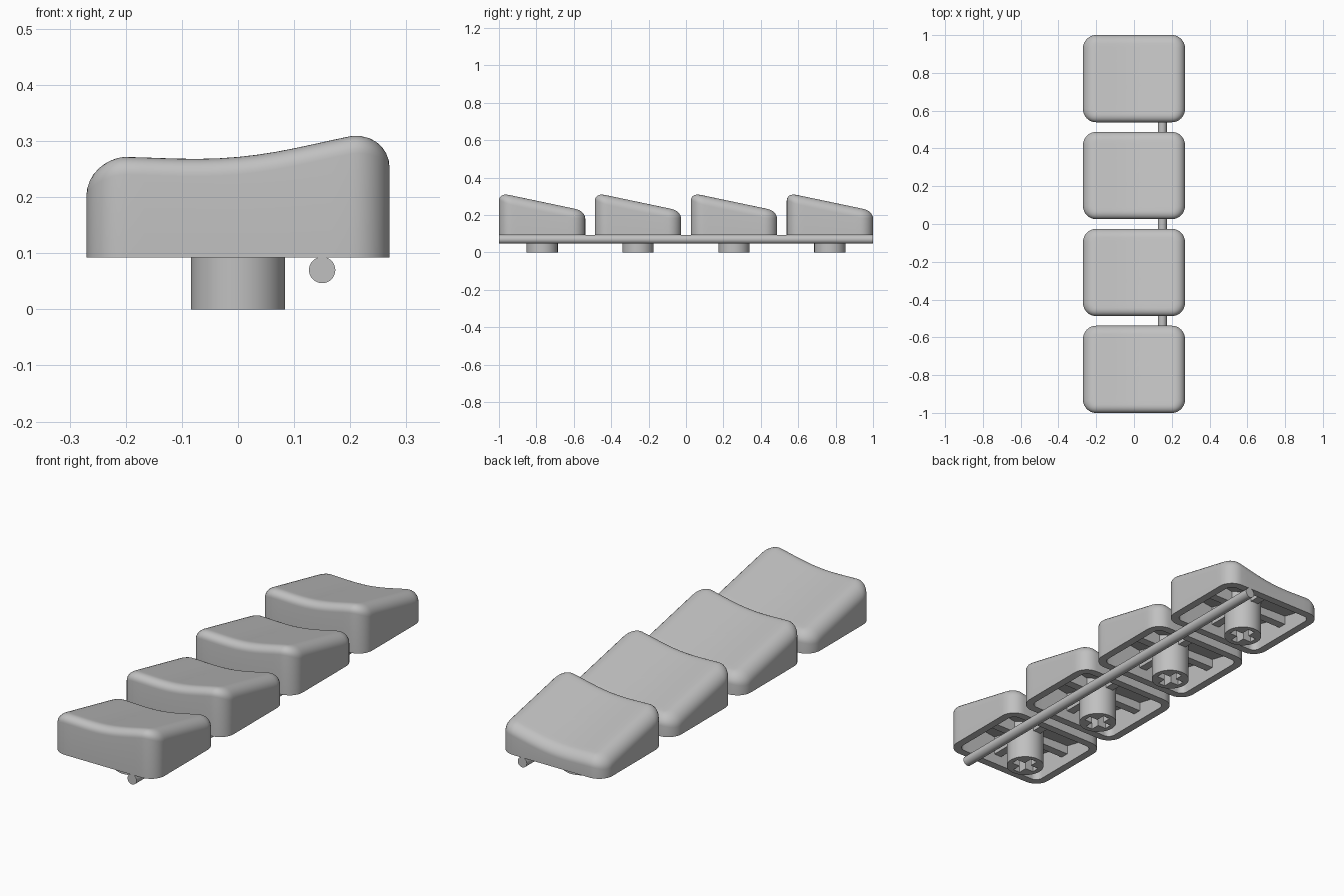
import bpy, bmesh, math

if "Cube" in bpy.data.objects:
    bpy.data.objects.remove(bpy.data.objects["Cube"])

HX, HY, CORNER = 0.27, 0.231, 0.07
BASE = 0.092      # underside of the cap skirt
WALL = 0.037
PITCH = 0.513

grey = bpy.data.materials.new("light_grey")
grey.use_nodes = True
GREY = (0.53, 0.53, 0.53, 1)
grey.diffuse_color = GREY
grey.node_tree.nodes["Principled BSDF"].inputs["Base Color"].default_value = GREY


def top_z(x, y):
    """Dished across x, sloping down toward the back."""
    return 0.268 + 0.66 * (x + 0.07) ** 2 - 5 * x ** 4 - 0.21 * (y + 0.19)


def ceiling_z(x, y):
    return top_z(x, y) - 0.045


def outline(inset=0):
    """Rounded rectangle as (x, y, normal_x, normal_y)."""
    r = CORNER - inset
    cx, cy = HX - CORNER, HY - CORNER
    pts = []
    for quarter, (sx, sy) in enumerate([(1, 1), (-1, 1), (-1, -1), (1, -1)]):
        for i in range(9):
            a = math.pi / 2 * (quarter + i / 8)
            nx, ny = math.cos(a), math.sin(a)
            pts.append((sx * cx + r * nx, sy * cy + r * ny, nx, ny))
        # points along the straight side that follows
        nxt = [(-1, 1), (-1, -1), (1, -1), (1, 1)][quarter]
        for i in range(1, 12):
            t = i / 12
            pts.append(((sx + (nxt[0] - sx) * t) * cx + r * nx,
                        (sy + (nxt[1] - sy) * t) * cy + r * ny, nx, ny))
    return pts


def new_object(name, bm):
    bmesh.ops.recalc_face_normals(bm, faces=bm.faces)
    mesh = bpy.data.meshes.new(name)
    bm.to_mesh(mesh)
    bm.free()
    mesh.materials.append(grey)
    obj = bpy.data.objects.new(name, mesh)
    bpy.context.collection.objects.link(obj)
    return obj


def smooth(obj):
    bpy.ops.object.select_all(action='DESELECT')
    obj.select_set(True)
    bpy.context.view_layer.objects.active = obj
    bpy.ops.object.shade_smooth_by_angle(angle=math.radians(35))


def box(bm, x0, x1, y0, y1, z0, z1):
    verts = bmesh.ops.create_cube(bm, size=1)["verts"]
    for v in verts:
        v.co = ((x0 + x1) / 2 + v.co.x * (x1 - x0),
                (y0 + y1) / 2 + v.co.y * (y1 - y0),
                (z0 + z1) / 2 + v.co.z * (z1 - z0))
    return verts


def make_cap():
    """Hollow shell lofted from crown centre, over the rim, to the ceiling centre."""
    rings = []
    outer, inner = outline(), outline(WALL)
    steps = 8
    rim = []
    for i in range(steps + 1):
        a = math.pi / 2 * (1 - i / steps)
        ring = []
        for x, y, nx, ny in outer:
            px = x - nx * 0.066 * (1 - math.cos(a))
            py = y - ny * 0.045 * (1 - math.cos(a))
            drop = (0.04 + 0.018 * nx * nx) * (1 - math.sin(a))
            ring.append((px, py, top_z(px, py) - drop))
        rim.append(ring)
    for s in range(1, 10):
        rings.append([(x * s / 10, y * s / 10, top_z(x * s / 10, y * s / 10))
                      for x, y, _ in rim[0]])
    rings += rim
    rings.append([(p[0], p[1], BASE) for p in outer])
    rings.append([(p[0], p[1], BASE) for p in inner])
    for s in range(10, 0, -1):
        rings.append([(p[0] * s / 10, p[1] * s / 10,
                       ceiling_z(p[0] * s / 10, p[1] * s / 10)) for p in inner])
    bm = bmesh.new()
    loops = [[bm.verts.new(co) for co in ring] for ring in rings]
    n = len(outer)
    for a, b in zip(loops, loops[1:]):
        for i in range(n):
            j = (i + 1) % n
            bm.faces.new((a[i], a[j], b[j], b[i]))
    for loop, z in ((loops[0], top_z(0, 0)), (loops[-1], ceiling_z(0, 0))):
        centre = bm.verts.new((0, 0, z))
        for i in range(n):
            bm.faces.new((centre, loop[i], loop[(i + 1) % n]))
    cap = new_object("key_cap", bm)
    smooth(cap)
    return cap


def make_ribs():
    """Plus-shaped stiffeners under the cap ceiling, clear of the stem centre."""
    bm = bmesh.new()
    for sign in (-1, 1):
        for along_x in (True, False):
            reach = (HX if along_x else HY) - WALL + 0.01
            lo, hi = sorted((sign * 0.07, sign * reach))
            span = (lo, hi, -0.02, 0.02) if along_x else (-0.02, 0.02, lo, hi)
            for v in box(bm, *span, 0.14, 0.2):
                if v.co.z > 0.17:
                    v.co.z = ceiling_z(v.co.x, v.co.y) + 0.008
    return new_object("cap_ribs", bm)


def make_stem():
    """Round post with a cross-shaped socket."""
    bm = bmesh.new()
    bmesh.ops.create_cone(bm, cap_ends=True, segments=48, radius1=0.084,
                          radius2=0.084, depth=0.21)
    bmesh.ops.translate(bm, verts=bm.verts, vec=(0, 0, 0.105))
    stem = new_object("stem", bm)
    # cross profile, extruded into a cutter
    bm = bmesh.new()
    w, r = 0.018, 0.061
    corner = [(r, -w), (r, w), (w, w)]
    pts = []
    for q in range(4):
        c, s = round(math.cos(q * math.pi / 2)), round(math.sin(q * math.pi / 2))
        pts += [(x * c - y * s, x * s + y * c) for x, y in corner]
    face = bm.faces.new([bm.verts.new((x, y, -0.05)) for x, y in pts])
    ext = bmesh.ops.extrude_face_region(bm, geom=[face])["geom"]
    bmesh.ops.translate(bm, vec=(0, 0, 0.18),
                        verts=[g for g in ext if isinstance(g, bmesh.types.BMVert)])
    cutter = new_object("socket_cutter", bm)
    cutter.hide_render = True
    mod = stem.modifiers.new("socket", 'BOOLEAN')
    mod.operation = 'DIFFERENCE'
    mod.solver = 'EXACT'
    mod.object = cutter
    bpy.context.view_layer.objects.active = stem
    bpy.ops.object.modifier_apply(modifier=mod.name)
    bpy.data.objects.remove(cutter)
    smooth(stem)
    return stem


# Four identical keys in a row
for part in (make_cap(), make_ribs(), make_stem()):
    name = part.name
    for i in range(4):
        key = part if i == 0 else part.copy()
        if i:
            bpy.context.collection.objects.link(key)
        key.name = f"{name}_{i + 1}"
        key.location.y = (i - 1.5) * PITCH

# Rod joining the keys underneath
bm = bmesh.new()
bmesh.ops.create_cone(bm, cap_ends=True, segments=32, radius1=0.0235,
                      radius2=0.0235, depth=2)
rod = new_object("connecting_rod", bm)
rod.rotation_euler.x = math.pi / 2
rod.location = (0.15, 0, 0.07)
smooth(rod)
